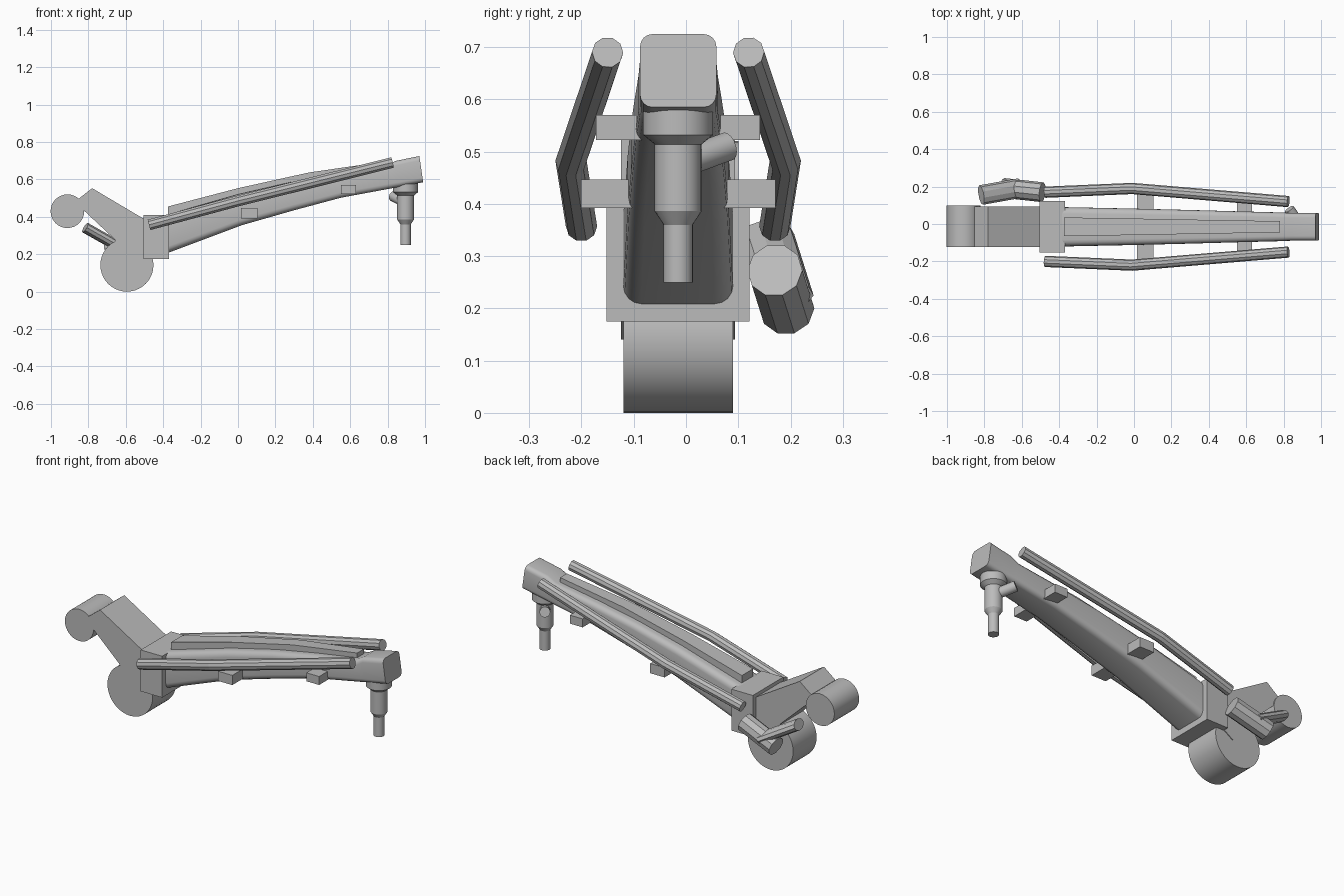
import bpy, bmesh, math
from mathutils import Vector

cube = bpy.data.objects.get("Cube")
if cube:
    bpy.data.objects.remove(cube, do_unlink=True)

MID = -0.015  # y of the boom's plane of symmetry

grey = bpy.data.materials.new("plain_grey")
grey.use_nodes = True
COLOUR = (0.5, 0.5, 0.5, 1)
grey.diffuse_color = COLOUR
grey.node_tree.nodes["Principled BSDF"].inputs["Base Color"].default_value = COLOUR


def add(name, bm, smooth=False):
    bmesh.ops.recalc_face_normals(bm, faces=bm.faces[:])
    mesh = bpy.data.meshes.new(name)
    bm.to_mesh(mesh)
    bm.free()
    obj = bpy.data.objects.new(name, mesh)
    bpy.context.collection.objects.link(obj)
    mesh.materials.append(grey)
    if smooth:
        bpy.ops.object.select_all(action='DESELECT')
        obj.select_set(True)
        bpy.context.view_layer.objects.active = obj
        bpy.ops.object.shade_smooth_by_angle(angle=math.radians(32))
    return obj


def skin(name, rings, smooth=False):
    """Join rings of points into a closed solid."""
    bm = bmesh.new()
    rows = [[bm.verts.new(p) for p in ring] for ring in rings]
    n = len(rows[0])
    for a, b in zip(rows, rows[1:]):
        for i in range(n):
            j = (i + 1) % n
            bm.faces.new((a[i], a[j], b[j], b[i]))
    bm.faces.new(rows[0])
    bm.faces.new(rows[-1])
    return add(name, bm, smooth)


def box(name, x, y, z):
    return skin(name, [[(px, y[0], z[0]), (px, y[1], z[0]),
                        (px, y[1], z[1]), (px, y[0], z[1])] for px in x])


def rod(name, a, b, radius, sides, smooth=False, flat=1.0):
    """Cylinder from a to b; flat squashes it across its upright direction."""
    a, b = Vector(a), Vector(b)
    axis = (b - a).normalized()
    side = axis.cross(Vector((0, 0, 1)))
    side = side.normalized() if side.length > 0.01 else Vector((1, 0, 0))
    up = side.cross(axis)
    turns = [math.tau * i / sides for i in range(sides)]
    return skin(name, [[p + side * radius * math.cos(t) + up * radius * flat * math.sin(t)
                        for t in turns] for p in (a, b)], smooth)


def section(low, high, half, r, steps=4):
    """Rounded rectangle across the boom, from a low to a high (x, z) point."""
    low, high = Vector(low), Vector(high)
    height = (high - low).length
    pts = []
    for k, (sy, top) in enumerate(((1, 1), (-1, 1), (-1, 0), (1, 0))):
        for i in range(steps + 1):
            t = math.pi / 2 * (k + i / steps)
            y = sy * (half - r) + r * math.cos(t)
            v = (height - r if top else r) + r * math.sin(t)
            p = low.lerp(high, v / height)
            pts.append((p.x, MID + y, p.y))
    return pts


# Main boom with the raised head at its tip
skin("main_boom", [
    section((-0.42, 0.19), (-0.42, 0.40), 0.106, 0.035),
    section((0.02, 0.355), (0.00, 0.52), 0.097, 0.032),
    section((0.30, 0.435), (0.28, 0.585), 0.09, 0.03),
    section((0.55, 0.502), (0.53, 0.63), 0.083, 0.028),
    section((0.82, 0.552), (0.79, 0.67), 0.076, 0.026),
    section((0.86, 0.56), (0.84, 0.698), 0.073, 0.024),
    section((0.99, 0.585), (0.97, 0.725), 0.073, 0.024)], True)

# Raised strip along the top of the boom
strip = [(-0.375, 0.455, 0.05), (0.0, 0.553, 0.044), (0.38, 0.637, 0.037), (0.78, 0.695, 0.03)]
skin("top_strip", [[(x, MID + s * w, z - d) for s, d in ((-1, 0.07), (1, 0.07), (1, 0), (-1, 0))]
                   for x, z, w in strip])

# Collar, rear arm and the two drums
box("collar", (-0.505, -0.37), (-0.152, 0.122), (0.175, 0.41))
arm = [(-0.78, 0.553), (-0.50, 0.387), (-0.50, 0.18), (-0.56, 0.14),
       (-0.66, 0.28), (-0.82, 0.43), (-0.86, 0.49)]
skin("rear_arm", [[(x, y, z) for x, z in arm] for y in (-0.124, 0.094)])
rod("large_drum", (-0.594, -0.12, 0.142), (-0.594, 0.09, 0.142), 0.142, 40, True)
rod("rear_drum", (-0.912, -0.122, 0.43), (-0.912, 0.1, 0.43), 0.09, 32, True)

# Side elbow made of two stubs
rod("elbow_front", (-0.49, 0.17, 0.273), (-0.70, 0.193, 0.2), 0.053, 10)
rod("elbow_rear", (-0.817, 0.155, 0.342), (-0.61, 0.192, 0.225), 0.053, 10, False, 0.55)

# Bent side pipes and the blocks that carry them
for side, label in ((-1, "right"), (1, "left")):
    curve = bpy.data.curves.new(label + "_pipe", 'CURVE')
    curve.dimensions = '3D'
    curve.bevel_depth = 0.03
    curve.bevel_resolution = 3
    curve.use_fill_caps = True
    spline = curve.splines.new('POLY')
    spline.points.add(2)
    for point, (x, y, z) in zip(spline.points, ((-0.475, 0.185, 0.357),
                                                (-0.01, 0.205, 0.482), (0.825, 0.135, 0.69))):
        point.co = (x, MID + side * y, z, 1)
    spline.use_smooth = False
    curve.materials.append(grey)
    bpy.context.collection.objects.link(bpy.data.objects.new(label + "_pipe", curve))
    for part, x, y, z in (("rear_block", (0.015, 0.105), (0.08, 0.186), (0.392, 0.447)),
                          ("front_block", (0.55, 0.63), (0.06, 0.157), (0.522, 0.57))):
        box(label + "_" + part, x, [MID + side * v for v in y], z)

# Hanging nozzle with its side stub
profile = [(0.067, 0.585), (0.067, 0.532), (0.045, 0.514), (0.045, 0.386),
           (0.028, 0.36), (0.028, 0.25)]
skin("nozzle", [[(0.896 + r * math.cos(math.tau * i / 24), MID + r * math.sin(math.tau * i / 24), z)
                 for i in range(24)] for r, z in profile], True)
rod("nozzle_stub", (0.896, MID, 0.475), (0.83, 0.08, 0.51), 0.028, 16, True)
